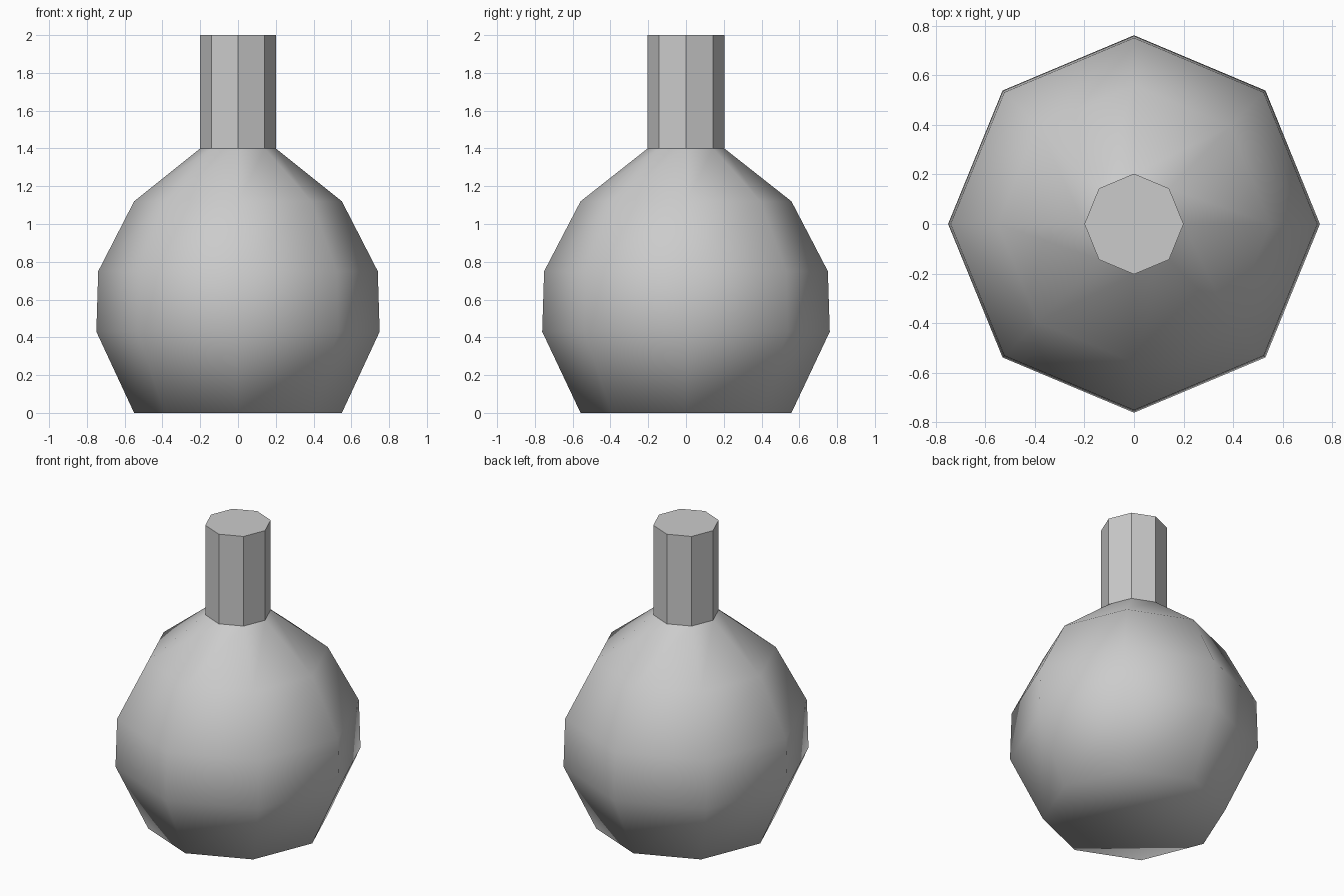
import bpy, bmesh, math

cube = bpy.data.objects.get("Cube")
if cube:
    bpy.data.objects.remove(cube, do_unlink=True)

SIDES = 8
Y_STRETCH = 1.015  # slightly deeper than wide

grey = bpy.data.materials.new("plain_grey")
grey.use_nodes = True
colour = (0.6, 0.6, 0.6, 1)
grey.diffuse_color = colour
grey.node_tree.nodes["Principled BSDF"].inputs["Base Color"].default_value = colour


def lathe(name, profile, cap_bottom, cap_top, smooth):
    """Turn a (radius, height) profile into an eight-sided solid."""
    bm = bmesh.new()
    rings = []
    for r, z in profile:
        angles = [math.tau * i / SIDES for i in range(SIDES)]
        rings.append([bm.verts.new((r * math.cos(a), r * Y_STRETCH * math.sin(a), z))
                      for a in angles])
    for low, high in zip(rings, rings[1:]):
        for i in range(SIDES):
            j = (i + 1) % SIDES
            bm.faces.new((low[i], low[j], high[j], high[i])).smooth = smooth
    if cap_bottom:
        bm.faces.new(rings[0][::-1]).smooth = smooth
    if cap_top:
        bm.faces.new(rings[-1]).smooth = smooth
    mesh = bpy.data.meshes.new(name)
    bm.to_mesh(mesh)
    bm.free()
    mesh.materials.append(grey)
    obj = bpy.data.objects.new(name, mesh)
    bpy.context.collection.objects.link(obj)
    return obj


# Rounded, smooth-shaded flask body with a flat base
lathe("flask_body", [(0.55, 0), (0.75, 0.43), (0.74, 0.75), (0.55, 1.12), (0.2, 1.4)],
      cap_bottom=True, cap_top=False, smooth=True)

# Faceted neck with a closed top
lathe("flask_neck", [(0.2, 1.4), (0.2, 2)], cap_bottom=False, cap_top=True, smooth=False)
